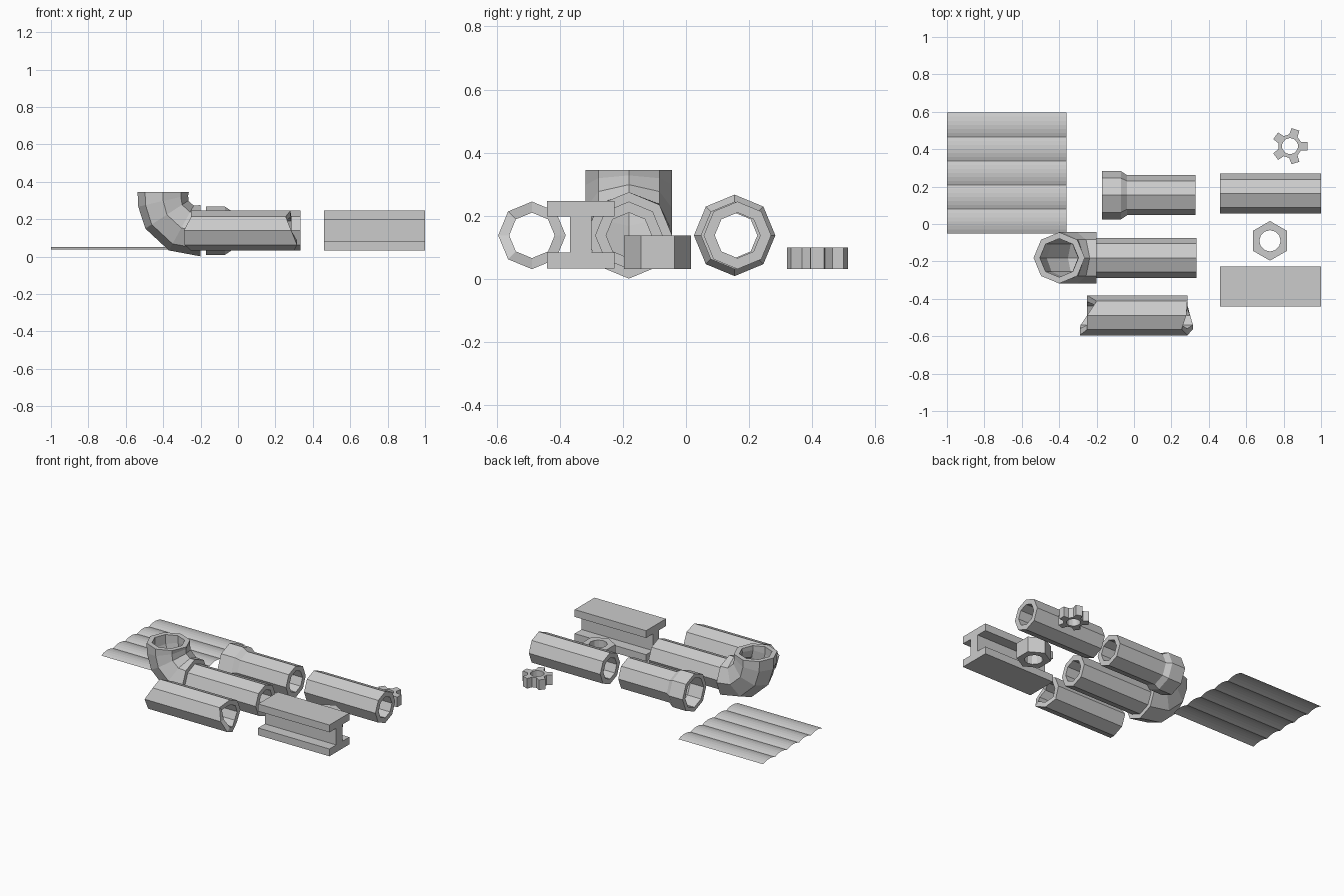
import bpy, bmesh
from math import sin, cos, pi, radians
from mathutils import Vector

if "Cube" in bpy.data.objects:
    bpy.data.objects.remove(bpy.data.objects["Cube"])

Z0 = 0.138      # axis height of the pipes
OUT, INN = 0.107, 0.072


def finish(name, bm):
    bmesh.ops.recalc_face_normals(bm, faces=bm.faces[:])
    me = bpy.data.meshes.new(name)
    bm.to_mesh(me)
    bm.free()
    ob = bpy.data.objects.new(name, me)
    bpy.context.collection.objects.link(ob)
    return ob


def skin(name, rings):
    """Closed tube wall: rings run along the outside and back along the inside."""
    bm = bmesh.new()
    vr = [[bm.verts.new(p) for p in r] for r in rings]
    n = len(rings[0])
    for a, b in zip(vr, vr[1:] + vr[:1]):
        for i in range(n):
            j = (i + 1) % n
            bm.faces.new((a[i], a[j], b[j], b[i]))
    return finish(name, bm)


def ring(c, u, v, r, n=8):
    return [Vector(c) + r * (cos(2 * pi * i / n) * Vector(u) + sin(2 * pi * i / n) * Vector(v))
            for i in range(n)]


def pipe(name, y, stations):
    """Straight pipe along x; stations are (x, outer radius, inner radius)."""
    Y, Z = (0, 1, 0), (0, 0, 1)
    outer = [ring((x, y, Z0), Y, Z, ro) for x, ro, ri in stations]
    inner = [ring((x, y, Z0), Y, Z, ri) for x, ro, ri in reversed(stations)]
    return skin(name, outer + inner)


def extrude_profile(name, pts, vec):
    bm = bmesh.new()
    f = bm.faces.new([bm.verts.new(p) for p in pts])
    ext = bmesh.ops.extrude_face_region(bm, geom=[f], use_keep_orig=True)
    bmesh.ops.translate(bm, vec=vec, verts=[g for g in ext['geom']
                                            if isinstance(g, bmesh.types.BMVert)])
    return finish(name, bm)


def plate_with_hole(name, outline, hole, z1, z2):
    """Upright plate: outline and hole have the same number of points."""
    return skin(name, [[(x, y, z) for x, y in loop] for loop, z in
                       ((outline, z1), (outline, z2), (hole, z2), (hole, z1))])


# corrugated sheet: five shallow arches, single surface
bm = bmesh.new()
waves, seg, y_start, period = 5, 6, -0.05, 0.129
prev = None
for i in range(waves * seg + 1):
    t = (i % seg) / seg
    y, z = y_start + period * i / seg, 0.038 + 0.0135 * 4 * t * (1 - t)
    cur = [bm.verts.new((x, y, z)) for x in (-1.0, -0.36)]
    if prev:
        bm.faces.new((prev[0], prev[1], cur[1], cur[0]))
    prev = cur
finish("corrugated_sheet", bm)

# straight pipes and belled pipe
pipe("long_pipe", -0.181, [(-0.215, OUT, INN), (0.335, OUT, INN)])
pipe("short_pipe", 0.163, [(0.46, OUT, INN), (1.0, OUT, INN)])
pipe("belled_pipe", 0.154, [(-0.172, 0.129, 0.1), (-0.07, 0.129, 0.1),
                            (-0.037, OUT, INN), (0.33, OUT, INN)])

# elbow joint sweeping from upright to horizontal
path = [(0, 0.2), (13, 0.205), (33, 0.215), (61, 0.213), (90, 0.2)]


def elbow_ring(a, bend, r):
    d = Vector((-cos(radians(a)), 0, -sin(radians(a))))
    return ring(Vector((-0.2, -0.181, 0.345)) + Vector((d.x * bend, 0, d.z * (bend + 0.007))),
                d, (0, 1, 0), r)


skin("elbow_joint", [elbow_ring(a, b, 0.137) for a, b in path] +
     [elbow_ring(a, b, 0.103) for a, b in reversed(path)])

# broken pipe with jagged ends
left = [-0.25, -0.20, -0.25, -0.25, -0.29, -0.285, -0.25, -0.25]
right = [0.285, 0.285, 0.28, 0.255, 0.285, 0.315, 0.30, 0.28]


def jagged(xs, r):
    pts = ring((0, -0.488, Z0), (0, 1, 0), (0, 0, 1), r)
    return [(x, p.y, p.z) for x, p in zip(xs, pts)]


skin("broken_pipe", [jagged(left, OUT), jagged(right, OUT), jagged(right, INN), jagged(left, INN)])

# steel I beam
half, web, low, high, fl = 0.107, 0.034, 0.033, 0.247, 0.05
side = [(half, low), (half, low + fl), (web, low + fl),
        (web, high - fl), (half, high - fl), (half, high)]
prof = side + [(-y, z) for y, z in reversed(side)]
extrude_profile("i_beam", [(0.46, y - 0.333, z) for y, z in prof], (0.54, 0, 0))

# hex nut: outline points halfway along each side match the twelve hole points
c = (0.727, -0.09)
nut, bore = [], []
for i in range(12):
    a = pi / 2 + i * pi / 6
    r = 0.106 if i % 2 == 0 else 0.106 * cos(pi / 6)
    nut.append((c[0] + r * cos(a), c[1] + r * sin(a)))
    bore.append((c[0] + 0.057 * cos(a), c[1] + 0.057 * sin(a)))
plate_with_hole("hex_nut", nut, bore, 0.031, 0.137)

# five-toothed gear
g = (0.834, 0.416)
gear, hub = [], []
for k in range(5):
    for off, r in ((-22, 0.063), (-13, 0.097), (13, 0.097), (22, 0.063)):
        a = radians(72 * k + off)
        gear.append((g[0] + r * cos(a), g[1] + r * sin(a)))
        hub.append((g[0] + 0.043 * cos(a), g[1] + 0.043 * sin(a)))
plate_with_hole("gear", gear, hub, 0.031, 0.1)
